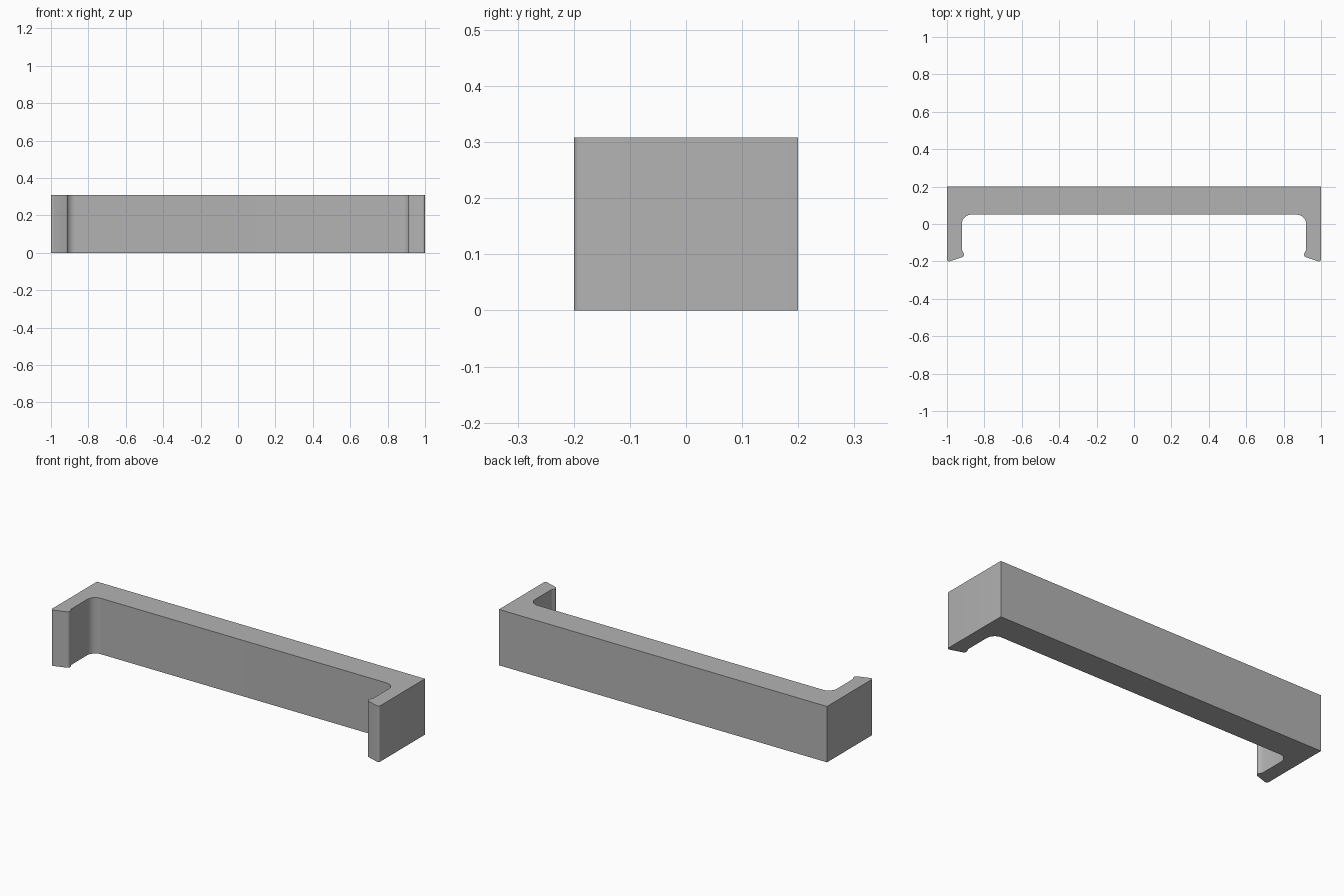
import bpy
import bmesh
from math import sin, cos, pi

HEIGHT = 0.308

cube = bpy.data.objects.get("Cube")
if cube:
    bpy.data.objects.remove(cube, do_unlink=True)


def make_material(name, colour):
    mat = bpy.data.materials.new(name)
    mat.use_nodes = True
    mat.diffuse_color = colour
    mat.node_tree.nodes["Principled BSDF"].inputs["Base Color"].default_value = colour
    return mat


def arc(cx, cy, radius, start, end, steps):
    """Points along a circular arc, angles in degrees."""
    angles = [(start + (end - start) * i / steps) * pi / 180 for i in range(steps + 1)]
    return [(cx + radius * cos(a), cy + radius * sin(a)) for a in angles]


# Left half of the outline: back wall, inner fillet, hooked lip, rounded tip
half = [(1, 0.2)]
half += arc(0.988, -0.188, 0.012, 0, -107, 6)
half += arc(0.925, -0.163, 0.016, -107, -215, 8)
half += [(0.917, -0.146), (0.92, -0.136)]
half += arc(0.87, 0, 0.05, 0, 90, 12)
outline = half + [(-x, y) for x, y in reversed(half)]

# Extrude the outline upwards
bm = bmesh.new()
base = bm.faces.new([bm.verts.new((x, y, 0)) for x, y in outline])
result = bmesh.ops.extrude_face_region(bm, geom=[base], use_keep_orig=True)
top = [v for v in result["geom"] if isinstance(v, bmesh.types.BMVert)]
bmesh.ops.translate(bm, verts=top, vec=(0, 0, HEIGHT))
bmesh.ops.recalc_face_normals(bm, faces=bm.faces[:])
mesh = bpy.data.meshes.new("clip_bracket")
bm.to_mesh(mesh)
bm.free()

bracket = bpy.data.objects.new("clip_bracket", mesh)
bpy.context.collection.objects.link(bracket)
mesh.materials.append(make_material("plain grey", (0.45, 0.45, 0.45, 1)))

# Smooth the fillets while keeping the corners crisp
bpy.context.view_layer.objects.active = bracket
bracket.select_set(True)
bpy.ops.object.shade_smooth_by_angle(angle=pi / 6)
